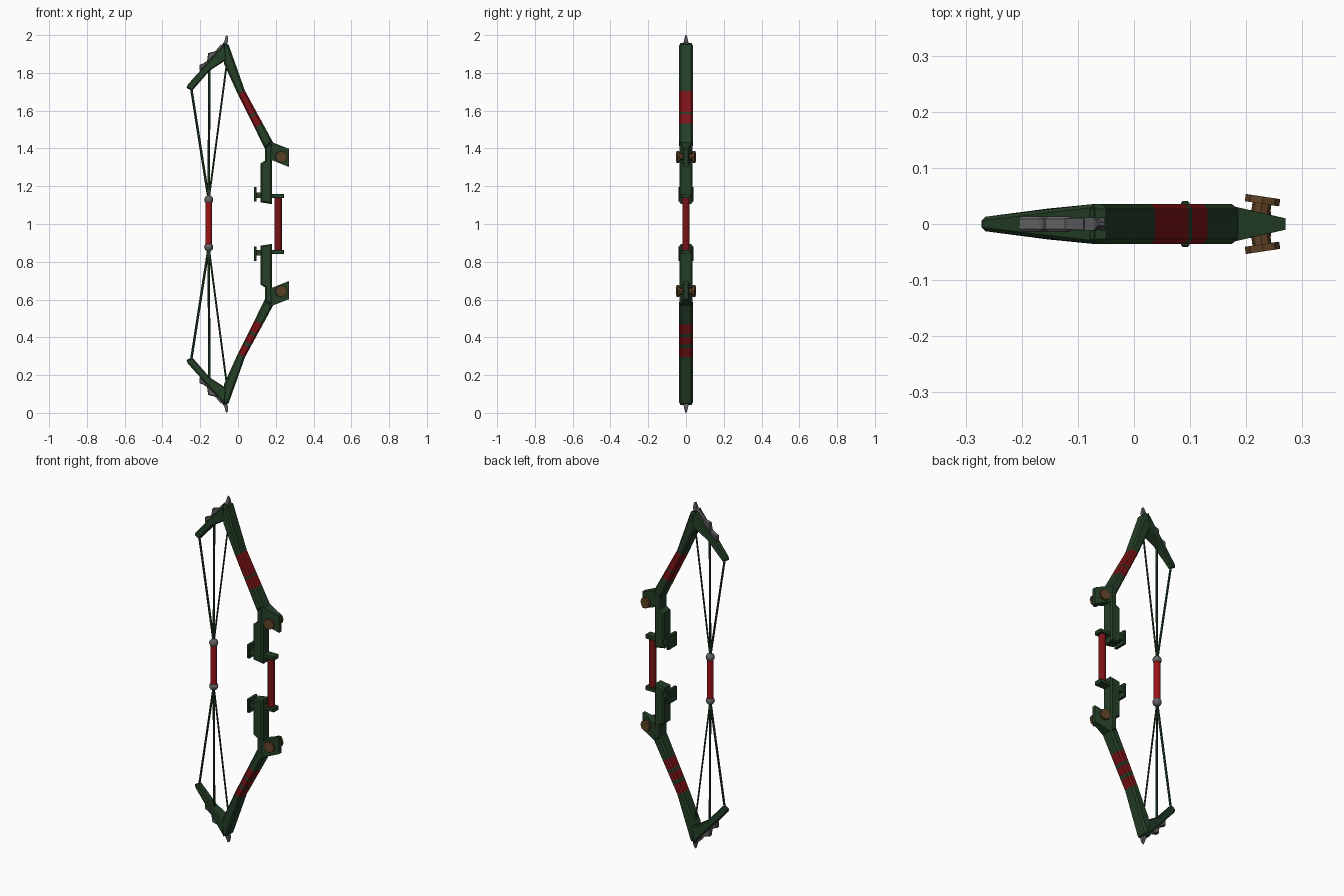
import bpy, bmesh, math
from mathutils import Vector

if "Cube" in bpy.data.objects:
    bpy.data.objects.remove(bpy.data.objects["Cube"])


def mat(name, rgb):
    m = bpy.data.materials.new(name)
    m.diffuse_color = (*rgb, 1)
    m.use_nodes = True
    m.node_tree.nodes["Principled BSDF"].inputs["Base Color"].default_value = m.diffuse_color
    return m


GREEN = mat("dark green", (0.018, 0.050, 0.021))
RED = mat("deep red", (0.20, 0.006, 0.008))
BRIGHT = mat("bright red", (0.34, 0.006, 0.008))
GRAY = mat("steel gray", (0.12, 0.12, 0.12))
BROWN = mat("bronze brown", (0.115, 0.055, 0.02))


def finish(bm, name, *mats):
    bmesh.ops.recalc_face_normals(bm, faces=bm.faces)
    me = bpy.data.meshes.new(name)
    bm.to_mesh(me)
    bm.free()
    for m in mats:
        me.materials.append(m)
    ob = bpy.data.objects.new(name, me)
    bpy.context.collection.objects.link(ob)
    return ob


def slab_bm(pts, hy, s=1, bevel=0.0):
    """Outline in x/z (upper half), thickened along y, flipped about z=1 when s=-1."""
    bm = bmesh.new()
    sides = []
    for sy in (-1, 1):
        vs = [bm.verts.new((x, sy * (hy(x, z) if callable(hy) else hy), 1 + s * (z - 1)))
              for x, z in pts]
        sides.append(vs)
        bm.faces.new(vs)
    a, b = sides
    for i in range(len(pts)):
        j = (i + 1) % len(pts)
        bm.faces.new((a[i], a[j], b[j], b[i]))
    bmesh.ops.recalc_face_normals(bm, faces=bm.faces)
    if bevel:
        rim = [e for f in bm.faces if abs(f.normal.y) > 0.8 for e in f.edges]
        bmesh.ops.bevel(bm, geom=list(set(rim)), offset=bevel, segments=1,
                        affect='EDGES', clamp_overlap=True)
    return bm


def slab(name, pts, hy, m, s=1, bevel=0.0):
    return finish(slab_bm(pts, hy, s, bevel), name, m)


def box(name, x0, x1, z0, z1, hy, m, s=1, bevel=0.0):
    return slab(name, [(x0, z0), (x1, z0), (x1, z1), (x0, z1)], hy, m, s, bevel)


def rod(name, p, q, r, m, sides=8, smooth=False):
    p, q = Vector(p), Vector(q)
    bm = bmesh.new()
    bmesh.ops.create_cone(bm, cap_ends=True, segments=sides, radius1=r, radius2=r,
                          depth=(q - p).length)
    rot = (q - p).to_track_quat('Z', 'Y').to_matrix().to_4x4()
    bmesh.ops.transform(bm, matrix=rot, verts=bm.verts)
    bmesh.ops.translate(bm, vec=(p + q) / 2, verts=bm.verts)
    if smooth:
        for f in bm.faces:
            f.smooth = len(f.verts) == 4
    return finish(bm, name, m)


LIMB = [(-0.078, 1.957), (-0.05, 1.95), (0.037, 1.705), (0.185, 1.433),
        (0.142, 1.40), (0.0, 1.685), (-0.075, 1.85)]
HORN = [(-0.07, 1.957), (-0.266, 1.738), (-0.272, 1.72), (-0.243, 1.705),
        (-0.15, 1.812), (-0.06, 1.87)]
ARM = [(0.142, 1.41), (0.142, 1.335), (0.118, 1.32), (0.118, 1.115),
       (0.18, 1.105), (0.18, 1.34), (0.185, 1.433)]
FLANGE = [(0.175, 1.435), (0.27, 1.398), (0.27, 1.302), (0.175, 1.34)]
TIP = [(-0.105, 1.925), (-0.072, 1.966), (-0.064, 2.0), (-0.053, 1.994),
       (-0.052, 1.965), (-0.066, 1.94)]
STUDS = [[(-0.165, 1.855), (-0.158, 1.905), (-0.14, 1.91), (-0.11, 1.915), (-0.115, 1.90)],
         [(-0.205, 1.81), (-0.205, 1.842), (-0.185, 1.85), (-0.155, 1.868), (-0.16, 1.85)]]
AXIS = Vector((0.45, 0, -0.893)).normalized()   # direction down the limb
TOP = Vector((0.024, 0, 1.697))                 # start of the painted band

for s, side in ((1, "upper"), (-1, "lower")):
    # painted limb, cut across for the red bands
    bm = slab_bm(LIMB, 0.036, s, 0.009)
    d = Vector((AXIS.x, 0, AXIS.z * s))
    o = Vector((TOP.x, 0, 1 + s * (TOP.z - 1)))
    bands = [(0, 0.125), (0.137, 0.195)] if s == 1 else [(0, 0.055), (0.075, 0.12), (0.137, 0.195)]
    for t in [v for b in bands for v in b]:
        bmesh.ops.bisect_plane(bm, geom=bm.verts[:] + bm.edges[:] + bm.faces[:],
                               plane_co=o + d * t, plane_no=d)
    for f in bm.faces:
        t = (f.calc_center_median() - o).dot(d)
        f.material_index = int(any(a < t < b for a, b in bands))
    finish(bm, side + "_limb", GREEN, RED)

    # tapered horn folding back from the limb tip
    slab(side + "_horn", HORN, lambda x, z: 0.012 + 0.126 * min(x + 0.272, 0.19), GREEN, s, 0.006)

    # steel tip, spine strip and studs
    slab(side + "_tip_spike", TIP, lambda x, z: 0.012 if z < 1.98 else 0.003, GRAY, s)
    slab(side + "_spine_strip", [(-0.2, 1.80), (-0.2, 1.824), (-0.09, 1.951), (-0.08, 1.93)],
         0.010, GRAY, s)
    for i, pts in enumerate(STUDS):
        slab(f"{side}_stud_{i}", pts, 0.013, GRAY, s, 0.004)

    # handle arm, flange and clip
    slab(side + "_handle_arm", ARM, 0.034, GREEN, s, 0.008)
    slab(side + "_flange", FLANGE, lambda x, z: 0.032 - 0.23 * (x - 0.175), GREEN, s)
    box(side + "_clip_bar", 0.095, 0.125, 1.138, 1.168, 0.030, GREEN, s)
    box(side + "_clip_plate", 0.084, 0.099, 1.118, 1.196, 0.041, GREEN, s, 0.003)
    box(side + "_grip_cap", 0.176, 0.244, 1.138, 1.16, 0.025, GREEN, s, 0.003)

    # bronze wheels on short axles, tilted with the flange taper
    for sy in (-1, 1):
        c = Vector((0.229, sy * 0.0425, 1 + s * 0.355))
        n = Vector((math.sin(0.15), sy * math.cos(0.15), 0))
        rod(side + "_wheel", c - n * 0.0065, c + n * 0.0065, 0.031, BROWN, 8)
        rod(side + "_axle", c - n * 0.028, c, 0.017, BROWN, 8)

    # three bowstrings meeting at a steel bead
    zb = 1.003 + s * 0.125
    bead = (-0.155, 0, zb)
    for i, (x, z, r) in enumerate([(-0.248, 1.72, 0.0065), (-0.152, 1.83, 0.0065),
                                   (-0.058, 1.86, 0.005)]):
        rod(f"{side}_string_{i}", bead, (x, 0, 1 + s * (z - 1)), r, GREEN, 6)
    bm = bmesh.new()
    bmesh.ops.create_uvsphere(bm, u_segments=12, v_segments=8, radius=0.024)
    bmesh.ops.translate(bm, vec=bead, verts=bm.verts)
    for f in bm.faces:
        f.smooth = True
    finish(bm, side + "_bead", GRAY)

# red grips: the outer handle and the string handle
rod("outer_grip", (0.213, 0, 0.85), (0.213, 0, 1.15), 0.019, RED, 12, True)
rod("string_grip", (-0.155, 0, 0.88), (-0.155, 0, 1.126), 0.018, BRIGHT, 12, True)
